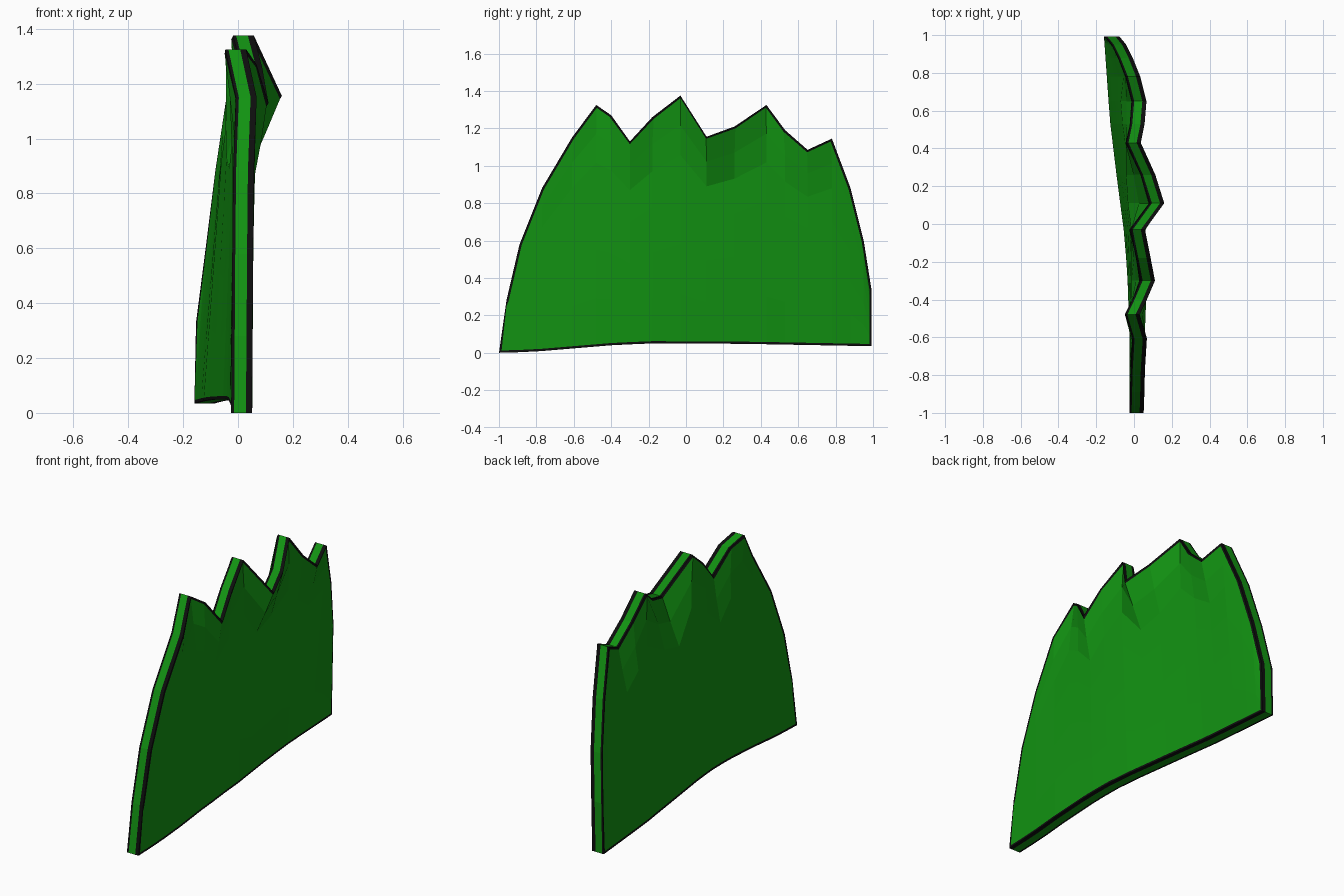
import bpy
import bmesh

cube = bpy.data.objects.get("Cube")
if cube:
    bpy.data.objects.remove(cube, do_unlink=True)


def make_material(name, color):
    mat = bpy.data.materials.new(name)
    mat.use_nodes = True
    mat.diffuse_color = color
    mat.node_tree.nodes["Principled BSDF"].inputs["Base Color"].default_value = color
    return mat


def interpolate(points, t):
    for (a, va), (b, vb) in zip(points, points[1:]):
        if t <= b:
            return va + (vb - va) * max(0, t - a) / (b - a)
    return points[-1][1]


# Jagged upper outline: y, z and sideways position x
OUTLINE = [
    (-1, 0, .013), (-.96, .28, .015), (-.89, .58, .017), (-.77, .88, .02),
    (-.61, 1.15, .03), (-.48, 1.325, -.008), (-.4, 1.27, .03),
    (-.3, 1.13, .073), (-.18, 1.26, .05), (-.03, 1.375, .02),
    (.11, 1.155, .122), (.26, 1.21, .075), (.43, 1.325, -.002),
    (.53, 1.19, .018), (.65, 1.085, .028), (.78, 1.145, -.005),
    (.88, .88, -.045), (.95, .6, -.08), (.993, .33, -.115),
]
# Lower edge height and the sideways curve of the foot, both along y
LOWER = [(-1, 0), (-.82, .005), (-.4, .04), (-.2, .05), (.3, .048), (1, .035)]
FOOT = [(-1, .013), (-.6, .014), (-.3, .003), (-.08, -.012), (.24, -.055),
        (.55, -.093), (1, -.125)]
ROWS = [0, .2, .4, .6, .76, .88, 1]
CREASE = .76      # share of the height where the folds begin
HALF = .038       # half of the sheet thickness
BORDER = .012     # dark edging on the broad faces
GREEN, BLACK = 0, 1

bm = bmesh.new()

# Sheet: vertical columns from the lower edge to the outline
columns = []
for y, top, x_top in OUTLINE:
    low = interpolate(LOWER, y)
    lean = max(0, .06 * (y + .7))
    foot = interpolate(FOOT, y)
    fold = x_top - (foot + lean * top)
    column = []
    for f in ROWS:
        z = low + (top - low) * f
        weight = max(0, (f - CREASE) / (1 - CREASE))
        if top < 1:
            weight = f
        column.append(bm.verts.new((foot + lean * z + fold * weight - HALF, y, z)))
    columns.append(column)
for a, b in zip(columns, columns[1:]):
    for i in range(len(ROWS) - 1):
        bm.faces.new((a[i], b[i], b[i + 1], a[i + 1]))
bmesh.ops.remove_doubles(bm, verts=bm.verts[:], dist=.0005)
bm.normal_update()

# Dark edging around the sheet
edging = bmesh.ops.inset_region(bm, faces=bm.faces[:], thickness=BORDER,
                                use_boundary=True, use_even_offset=True)
for face in edging["faces"]:
    face.material_index = BLACK

# Thickness in three layers, so the rim gets dark, green and dark strips
cap = bm.faces[:]
for step, (depth, color) in enumerate([(.011, BLACK), (.043, GREEN), (.022, BLACK)]):
    before = set(bm.faces)
    result = bmesh.ops.extrude_face_region(bm, geom=cap, use_keep_orig=(step == 0))
    new_cap = [g for g in result["geom"] if isinstance(g, bmesh.types.BMFace)]
    moved = [g for g in result["geom"] if isinstance(g, bmesh.types.BMVert)]
    if step:
        old = [f for f in cap if f.is_valid]
        bmesh.ops.delete(bm, geom=old, context="FACES")
    bmesh.ops.translate(bm, verts=moved, vec=(depth, 0, 0))
    caps = set(new_cap)
    for face in bm.faces:
        if face not in before and face not in caps:
            face.material_index = color
    cap = new_cap
bmesh.ops.recalc_face_normals(bm, faces=bm.faces[:])

mesh = bpy.data.meshes.new("jagged_fin")
bm.to_mesh(mesh)
bm.free()
mesh.materials.append(make_material("leaf green", (.006, .29, .006, 1)))
mesh.materials.append(make_material("edge black", (.004, .004, .004, 1)))
fin = bpy.data.objects.new("jagged_fin", mesh)
bpy.context.scene.collection.objects.link(fin)
